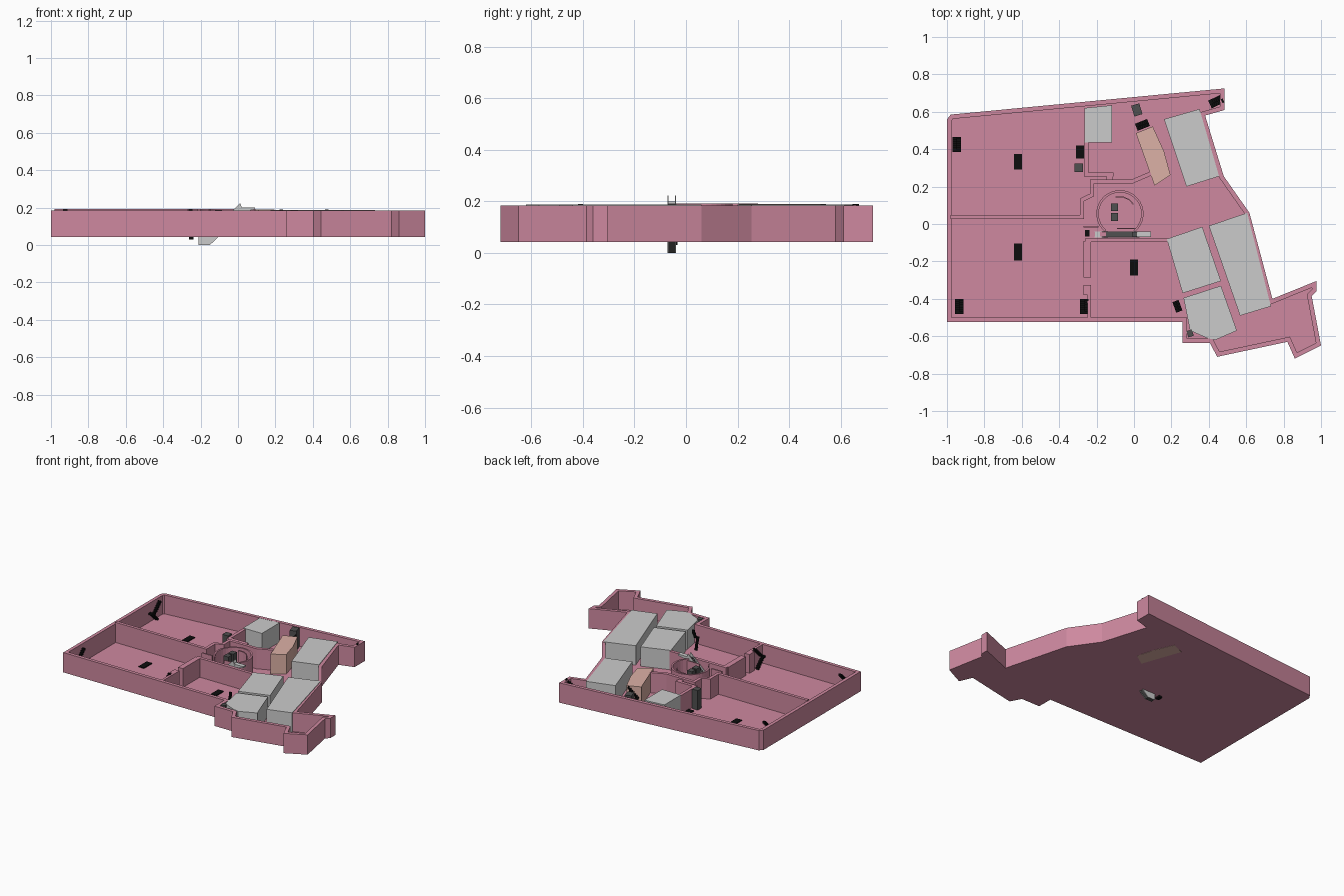
import bpy, bmesh, math
from mathutils import Vector, Matrix

if "Cube" in bpy.data.objects:
    bpy.data.objects.remove(bpy.data.objects["Cube"])

def material(name, rgb):
    m = bpy.data.materials.new(name)
    m.diffuse_color = (*rgb, 1)
    m.use_nodes = True
    m.node_tree.nodes["Principled BSDF"].inputs["Base Color"].default_value = m.diffuse_color
    return m

PINK = material("pink_wall", (0.62, 0.25, 0.35))
PEACH = material("peach_block", (0.72, 0.44, 0.38))
BLACK = material("black_stair", (0.004, 0.004, 0.004))
DARK = material("dark_grey", (0.08, 0.08, 0.08))
Z0, FLOOR, TOP, HIGH = 0.043, 0.05, 0.183, 0.192

def finish(name, bm, mat=None):
    bmesh.ops.recalc_face_normals(bm, faces=bm.faces)
    me = bpy.data.meshes.new(name)
    bm.to_mesh(me)
    bm.free()
    ob = bpy.data.objects.new(name, me)
    bpy.context.collection.objects.link(ob)
    if mat:
        me.materials.append(mat)
    return ob

def loft(bm, lower, upper):
    a = [bm.verts.new(p) for p in lower]
    b = [bm.verts.new(p) for p in upper]
    bm.faces.new(a)
    bm.faces.new(b)
    for i in range(len(a)):
        j = (i + 1) % len(a)
        bm.faces.new((a[i], a[j], b[j], b[i]))

def prism(name, pts, z0, z1, mat=None):
    bm = bmesh.new()
    loft(bm, [(x, y, z0) for x, y in pts], [(x, y, z1) for x, y in pts])
    return finish(name, bm, mat)

def side_prism(name, pts, y0, y1, mat=None):
    bm = bmesh.new()
    loft(bm, [(x, y0, z) for x, z in pts], [(x, y1, z) for x, z in pts])
    return finish(name, bm, mat)

def add_box(bm, center, size):
    m = Matrix.Translation(center) @ Matrix.Diagonal((*size, 1))
    bmesh.ops.create_cube(bm, size=1, matrix=m)

def box(name, x, y, sx, sy, z0, z1, mat=None, angle=0):
    bm = bmesh.new()
    add_box(bm, (0, 0, (z0 + z1) / 2), (sx, sy, z1 - z0))
    ob = finish(name, bm, mat)
    ob.location = (x, y, 0)
    ob.rotation_euler.z = math.radians(angle)
    return ob

def strip(name, pts, left, right, z0, z1, mat, closed=False):
    """Mitred wall following a plan path, offset to its left and right."""
    P = [Vector(p) for p in pts]
    n = len(P)
    segs = n if closed else n - 1
    norms = []
    for i in range(segs):
        d = (P[(i + 1) % n] - P[i]).normalized()
        norms.append(Vector((-d.y, d.x)))
    bm = bmesh.new()
    rings = []
    for i in range(n):
        if closed:
            a, b = norms[i - 1], norms[i]
        else:
            a, b = norms[max(i - 1, 0)], norms[min(i, segs - 1)]
        m = (a + b) / (1 + a.dot(b))
        l, r = P[i] + m * left, P[i] - m * right
        rings.append([bm.verts.new((*p, z)) for p, z in
                      ((l, z0), (l, z1), (r, z1), (r, z0))])
    for i in range(segs):
        a, b = rings[i], rings[(i + 1) % n]
        for k in range(4):
            q = (k + 1) % 4
            bm.faces.new((a[k], a[q], b[q], b[k]))
    if not closed:
        bm.faces.new(rings[0])
        bm.faces.new(rings[-1])
    return finish(name, bm, mat)

def wall(name, pts, t=0.022, z1=TOP):
    return strip(name, pts, t / 2, t / 2, FLOOR, z1, PINK)

# Floor slab and perimeter wall
outline = [(-1, -.525), (-1, .56), (-.98, .585), (.485, .725), (.485, .61),
           (.38, .58), (.48, .255), (.617, .06), (.74, -.40), (.975, -.305),
           (.975, -.36), (.95, -.385), (1, -.65), (.86, -.72), (.82, -.63),
           (.445, -.71), (.405, -.635), (.26, -.635), (.26, -.525)]
prism("floor", outline, Z0, FLOOR, PINK)
strip("outer_wall", outline, 0, .024, Z0 + .001, TOP, PINK, closed=True)

# Interior partitions
wall("west_partition", [(-.98, .037), (-.277, .037), (-.277, .13), (-.225, .155),
                        (-.225, .227), (-.01, .227), (.09, .27)], z1=HIGH)
wall("north_partition", [(-.255, .44), (-.255, .265), (-.11, .265)])
wall("north_post", [(-.13, .265), (-.13, .23)], .035)
wall("south_partition", [(-.26, -.085), (.18, -.085)])
wall("south_cross_wall", [(-.25, -.09), (-.25, -.285)], .038)
wall("south_pier", [(-.25, -.325), (-.25, -.38)], .038)
wall("south_thin_wall", [(-.24, -.38), (-.24, -.51)], .018)
wall("stair_stub_wall", [(-.27, -.015), (-.19, -.015)], .01)

# Round lobby wall with inner rail
arc = [(-.075 + .12 * math.cos(math.radians(a)), .055 + .12 * math.sin(math.radians(a)))
       for a in range(-50, 231, 10)]
wall("round_lobby_wall", arc, .012, HIGH)
wall("lobby_inner_rail", [(-.1, .145), (-.06, .145), (-.025, .13), (-.003, .105)], .006)
wall("lobby_sill", [(-.09, -.025), (.015, -.025)], .006)

# Grey room blocks and the peach block
rooms = {
    "north_room": [(-.265, .435), (-.118, .435), (-.118, .635), (-.265, .62)],
    "northeast_room": [(.16, .56), (.35, .615), (.455, .255), (.28, .20)],
    "east_room": [(.4, -.01), (.605, .06), (.732, -.44), (.567, -.49)],
    "central_room": [(.175, -.08), (.365, -.015), (.465, -.305), (.26, -.37)],
    "southeast_room": [(.265, -.395), (.465, -.33), (.55, -.57), (.435, -.62),
                       (.39, -.61), (.30, -.57)],
}
for name, pts in rooms.items():
    prism(name, pts, FLOOR, .187)
prism("peach_room", [(.01, .485), (.1, .522), (.16, .39), (.195, .262), (.11, .205)],
      Z0 - .001, .189, PEACH)

# Lift shafts
for i, (x, y, sx, sy, a) in enumerate([
        (-.295, .3, .045, .045, 0), (.015, .61, .045, .06, 17),
        (-.105, .09, .038, .04, 0), (-.105, .037, .038, .042, 0),
        (.3, -.585, .03, .035, 17)]):
    box(f"lift_shaft_{i + 1}", x, y, sx, sy, FLOOR, .188, DARK, a)

# Switchback stairs: two side-by-side flights meeting at a half landing
def switchback(name, x, y, angle=0, width=.045, run=.08, steps=6):
    bm = bmesh.new()
    w, tread, rise = width / 2, run / (steps + 1), .069 / steps
    for k in range(steps):
        for side, i in ((-1, k), (1, steps - 1 - k)):
            z = FLOOR + rise * (k + 1) + (.069 if side > 0 else 0)
            add_box(bm, (side * w / 2, run / 2 - tread * (i + .5), z - rise / 2),
                    (w, tread, rise * 1.3))
    add_box(bm, (0, -run / 2 + tread / 2, FLOOR + .066), (width, tread, rise))
    ob = finish(name, bm, BLACK)
    ob.location = (x, y, 0)
    ob.rotation_euler.z = math.radians(angle)

for i, (x, y, a, w, r) in enumerate([
        (-.948, .425, 0, .045, .08), (-.935, -.44, 0, .045, .08),
        (-.265, -.44, 0, .045, .08), (.44, .655, -65, .045, .075),
        (.045, .53, -68, .04, .07), (.232, -.44, 20, .035, .06)]):
    switchback(f"switchback_stair_{i + 1}", x, y, a, w, r)

# Flat black stair openings on the floor
for i, (x, y, sy) in enumerate([(-.62, .333, .085), (-.62, -.15, .09),
                                (0, -.232, .085), (-.288, .385, .07)]):
    box(f"stair_opening_{i + 1}", x, y, .042, sy, Z0 + .001, FLOOR + .006, BLACK)
box("small_black_hatch", -.25, -.05, .025, .035, .03, .056, BLACK)

# Escalator climbing through the floor
n = 16
steps = [(-.205, 0), (-.205, .006)]
for k in range(n):
    x, z = -.19 + .19 * k / n, .192 * (k + 1) / n
    steps += [(x, z - .192 / n + .004), (x, z)]
steps += [(.02, .192), (.02, .165), (-.155, 0)]
side_prism("escalator_steps", steps, -.068, -.042, DARK)
side_prism("escalator_landing", [(.015, .175), (.09, .19), (.09, .2), (.015, .2)], -.07, -.04)
for s, y in (("front", -.071), ("back", -.042)):
    side_prism(f"escalator_rail_{s}", [(-.21, 0), (-.15, 0), (.03, .17), (.02, .2),
                                       (.012, .223), (-.17, .052), (-.21, .052)], y, y + .003)
box("escalator_lower_plate", -.195, -.055, .025, .032, FLOOR, .053)
